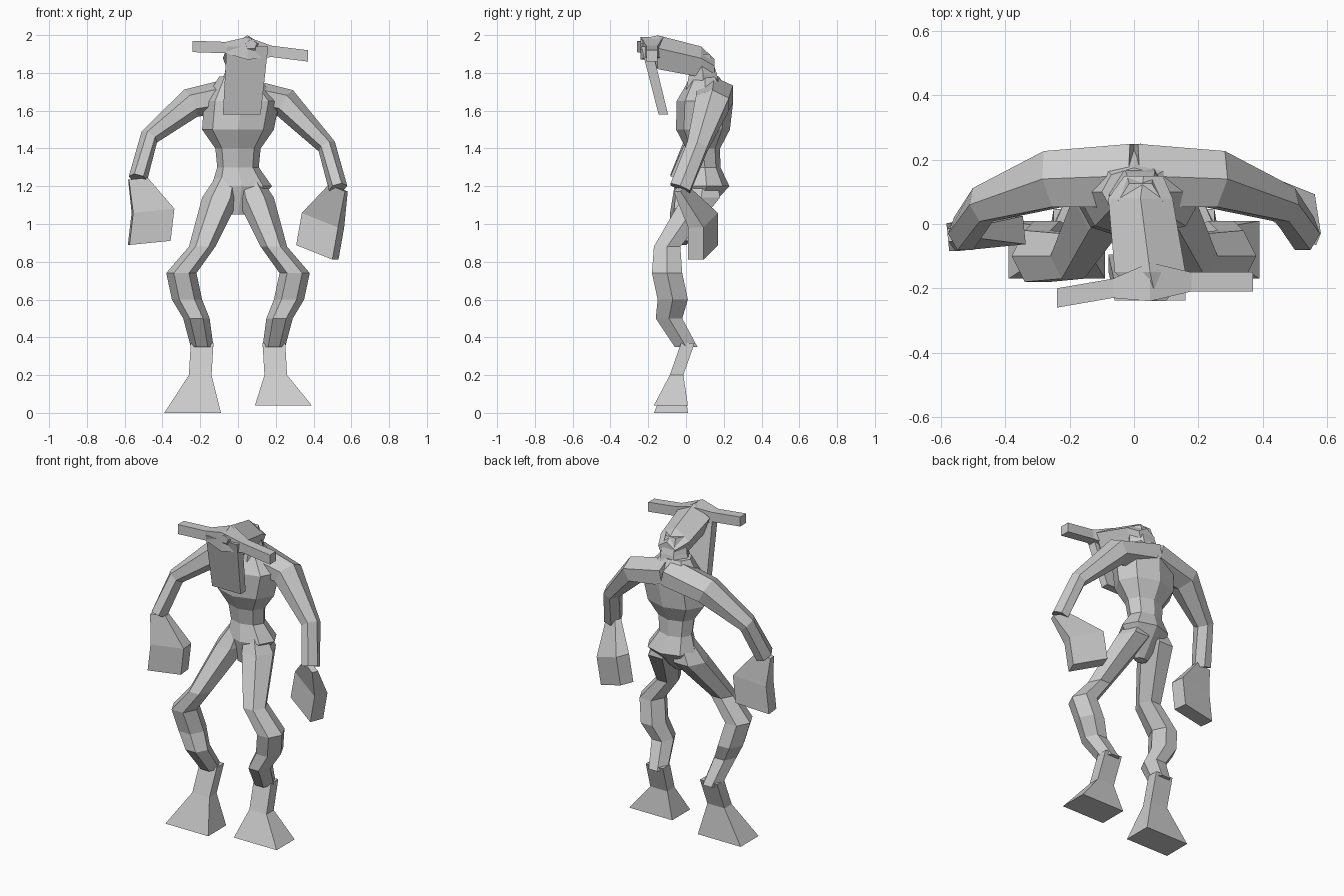
import bpy
import bmesh
from math import cos, sin, pi
from mathutils import Vector

# Remove the default object
default = bpy.data.objects.get("Cube")
if default:
    bpy.data.objects.remove(default, do_unlink=True)

# One flat colour
grey = bpy.data.materials.new("plain grey")
grey.use_nodes = True
colour = (.6, .6, .6, 1)
grey.diffuse_color = colour
grey.node_tree.nodes["Principled BSDF"].inputs["Base Color"].default_value = colour

SIDEWAYS, BACKWARD, UPWARD = Vector((1, 0, 0)), Vector((0, 1, 0)), Vector((0, 0, 1))


def polygon(sides, start=0):
    """Regular cross-section scaled to fill a unit half-width and half-depth."""
    angles = [start + 2 * pi * i / sides for i in range(sides)]
    wide = max(abs(cos(angle)) for angle in angles)
    deep = max(abs(sin(angle)) for angle in angles)
    return [(cos(angle) / wide, sin(angle) / deep) for angle in angles]


BOX = polygon(4, pi / 4)
ROOF = polygon(5, pi / 2)
HEXAGON = polygon(6)
OCTAGON = polygon(8)


def loft(name, profile, depth, rings, across=SIDEWAYS, along=BACKWARD):
    """Skin rings of (x, y, z, half width); depth is the thickness ratio.

    Without an across axis every ring turns to follow the path.
    """
    bm = bmesh.new()
    centres = [Vector(ring[:3]) for ring in rings]
    last = len(rings) - 1
    loops = []
    for i, centre in enumerate(centres):
        size = rings[i][-1]
        u, v = across, along
        if across is None:
            tangent = (centres[min(i + 1, last)] - centres[max(i - 1, 0)]).normalized()
            u = tangent.cross(along).normalized()
            v = u.cross(tangent)
        loops.append([bm.verts.new(centre + size * (u * p + v * q * depth))
                      for p, q in profile])

    # Join neighbouring rings, then close both ends
    count = len(profile)
    for low, high in zip(loops, loops[1:]):
        for j in range(count):
            k = (j + 1) % count
            bm.faces.new((low[j], low[k], high[k], high[j]))
    bm.faces.new(loops[0])
    bm.faces.new(loops[last])
    bmesh.ops.recalc_face_normals(bm, faces=bm.faces)

    mesh = bpy.data.meshes.new(name)
    bm.to_mesh(mesh)
    bm.free()
    mesh.materials.append(grey)
    part = bpy.data.objects.new(name, mesh)
    bpy.context.collection.objects.link(part)


# Torso from crotch to the base of the neck
loft("torso", OCTAGON, .75, [
    (0, .06, 1.05, .04),
    (.02, .11, 1.2, .16),
    (0, .1, 1.3, .11),
    (0, .09, 1.4, .12),
    (0, .09, 1.5, .19),
    (.02, .1, 1.65, .2),
    (0, .1, 1.78, .1),
])

# Neck, head and the hanging face slab
loft("neck", HEXAGON, .8, [
    (0, .09, 1.68, .12),
    (.02, .09, 1.8, .09),
    (.02, .07, 1.9, .07),
])
loft("head", ROOF, .9, [
    (.03, .15, 1.82, .06),
    (.02, .08, 1.85, .1),
    (.05, -.15, 1.9, .11),
    (.07, -.24, 1.95, .03),
], SIDEWAYS, UPWARD)
face_top = (.05, -.21, 1.94, .11)
loft("face_slab", BOX, .25, [(.02, -.12, 1.58, .1), face_top])

# Uneven horns sweeping out of the brow
brow = Vector((.05, -.18, 1.93))
for name, tip in (("right_horn", (-.24, -.23, 1.94)), ("left_horn", (.37, -.18, 1.89))):
    middle = brow.lerp(tip, .4)
    loft(name, BOX, 1, [(*brow, .06), (*middle, .03), (*tip, .03)], UPWARD, BACKWARD)

# Limbs are mirrored; the left arm hangs lower with its hand swung back
# and tilted, and the left foot is slightly raised
for name, side, drop, swing, tilt, lift in (
        ("left", 1, .05, .09, .4, .04),
        ("right", -1, 0, -.03, .1, 0)):
    wrist = (side * .53, -.03, 1.24 - drop, .05)

    # Arm and wedge-shaped hand
    loft(name + "_arm", HEXAGON, 1.1, [
        (0, .15, 1.69, .09),
        (side * .25, .14, 1.64, .08),
        (side * .47, .06, 1.46 - drop, .05),
        wrist,
    ], None)
    palm = Vector((side, -tilt, -tilt)).normalized()
    loft(name + "_hand", BOX, .4, [
        wrist,
        (side * .45, swing, 1.07 - drop, .11),
        (side * (.47 - drop), swing, .9 - drop, .11),
    ], palm, palm.cross(UPWARD).normalized())

    # Thigh, bent knee and shin
    loft(name + "_leg", HEXAGON, 1, [
        (side * .05, .1, 1.26, .06),
        (side * .09, .08, 1.14, .1),
        (side * .19, -.1, .88, .07),
        (side * .3, -.1, .74, .08),
        (side * .27, -.07, .6, .08),
        (side * .22, -.09, .5, .07),
        (side * .19, 0, .35, .06),
    ])

    # Foot flaring to a flat sole
    loft(name + "_foot", BOX, .6, [
        (side * .19, .01, .37, .06),
        (side * .2, -.05, .2, .06),
        (side * .24, -.08, lift, .15),
    ])
